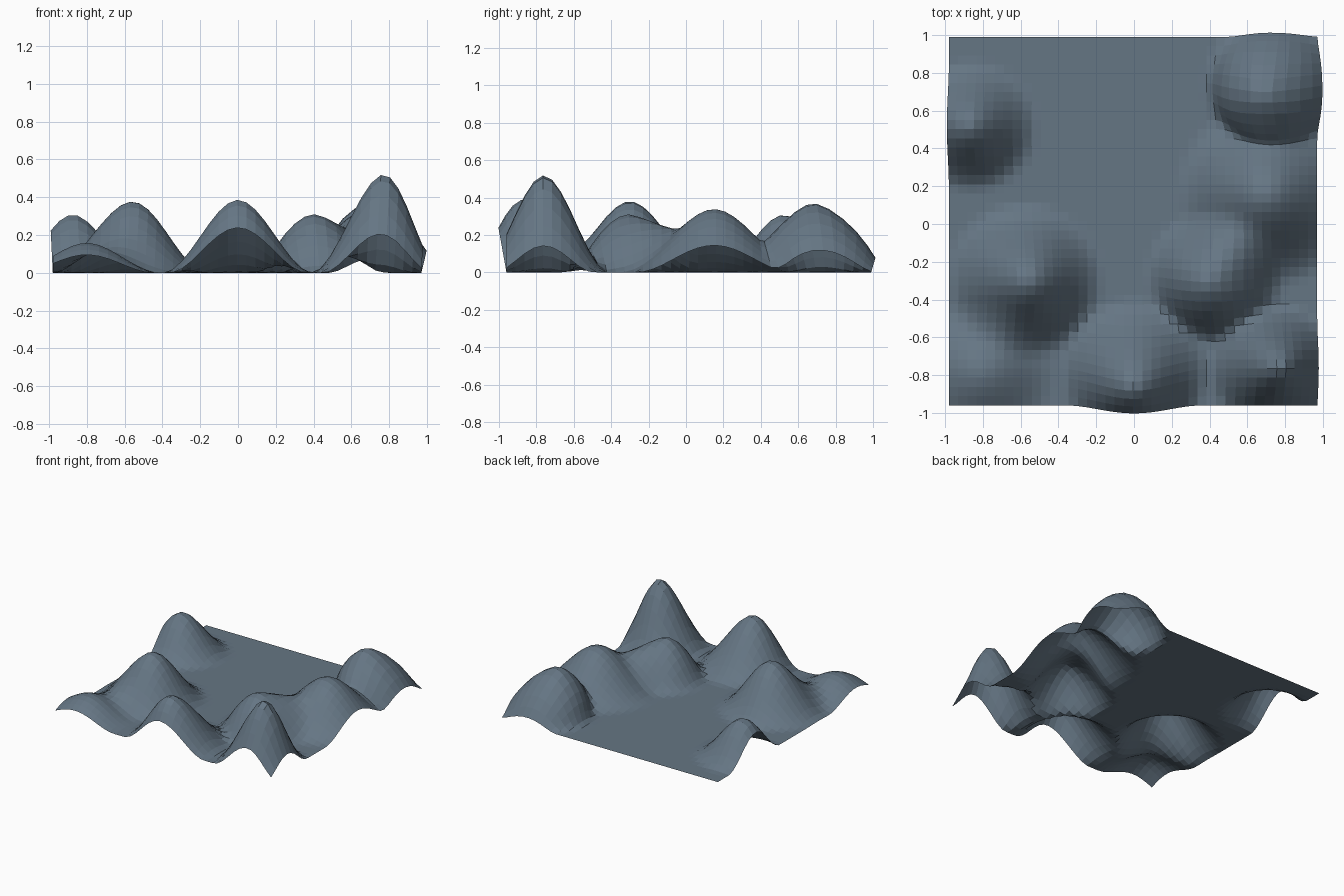
import bpy, bmesh, math
from mathutils import Vector

if "Cube" in bpy.data.objects:
    bpy.data.objects.remove(bpy.data.objects["Cube"])

# Hills: centre x, y, falloff radius, push (dx, dy, dz), sideways swelling
HILLS = [
    (0.74, -0.76, 0.350, (0.03, 0.00, 0.52), 0.00),
    (0.00, -0.79, 0.400, (0.00, -0.07, 0.39), 0.00),
    (-0.80, -0.79, 0.390, (0.00, 0.00, 0.16), 0.00),
    (-0.58, -0.30, 0.420, (0.02, 0.00, 0.38), 0.00),
    (0.43, -0.28, 0.370, (-0.03, -0.03, 0.31), 0.02),
    (0.70, 0.15, 0.490, (0.00, 0.00, 0.34), 0.00),
    (0.74, 0.73, 0.370, (-0.05, -0.05, 0.37), 0.05),
    (-0.86, 0.52, 0.350, (-0.015, 0.00, 0.31), 0.00),
]


def hill_offset(p):
    """Sum of smooth-falloff pushes at a flat grid point."""
    total = Vector((0, 0, 0))
    for cx, cy, radius, push, swell in HILLS:
        d = Vector((p.x - cx, p.y - cy, 0))
        t = 1 - d.length / radius
        if t <= 0:
            continue
        s = t * t * (3 - 2 * t)
        total += Vector(push) * s
        if d.length > 1e-6:
            total += d.normalized() * swell * 4 * s * (1 - s)
    return total


# Flat square grid, then raise the hills
bm = bmesh.new()
bmesh.ops.create_grid(bm, x_segments=40, y_segments=40, size=0.975)
for v in bm.verts:
    v.co += Vector((-0.005, 0.015, 0))
    v.co += hill_offset(v.co)

mesh = bpy.data.meshes.new("terrain")
bm.to_mesh(mesh)
bm.free()
terrain = bpy.data.objects.new("terrain", mesh)
bpy.context.collection.objects.link(terrain)

# Single slate colour
slate = bpy.data.materials.new("slate_blue_grey")
slate.diffuse_color = (0.13, 0.18, 0.23, 1)
slate.use_nodes = True
slate.node_tree.nodes["Principled BSDF"].inputs["Base Color"].default_value = slate.diffuse_color
mesh.materials.append(slate)
